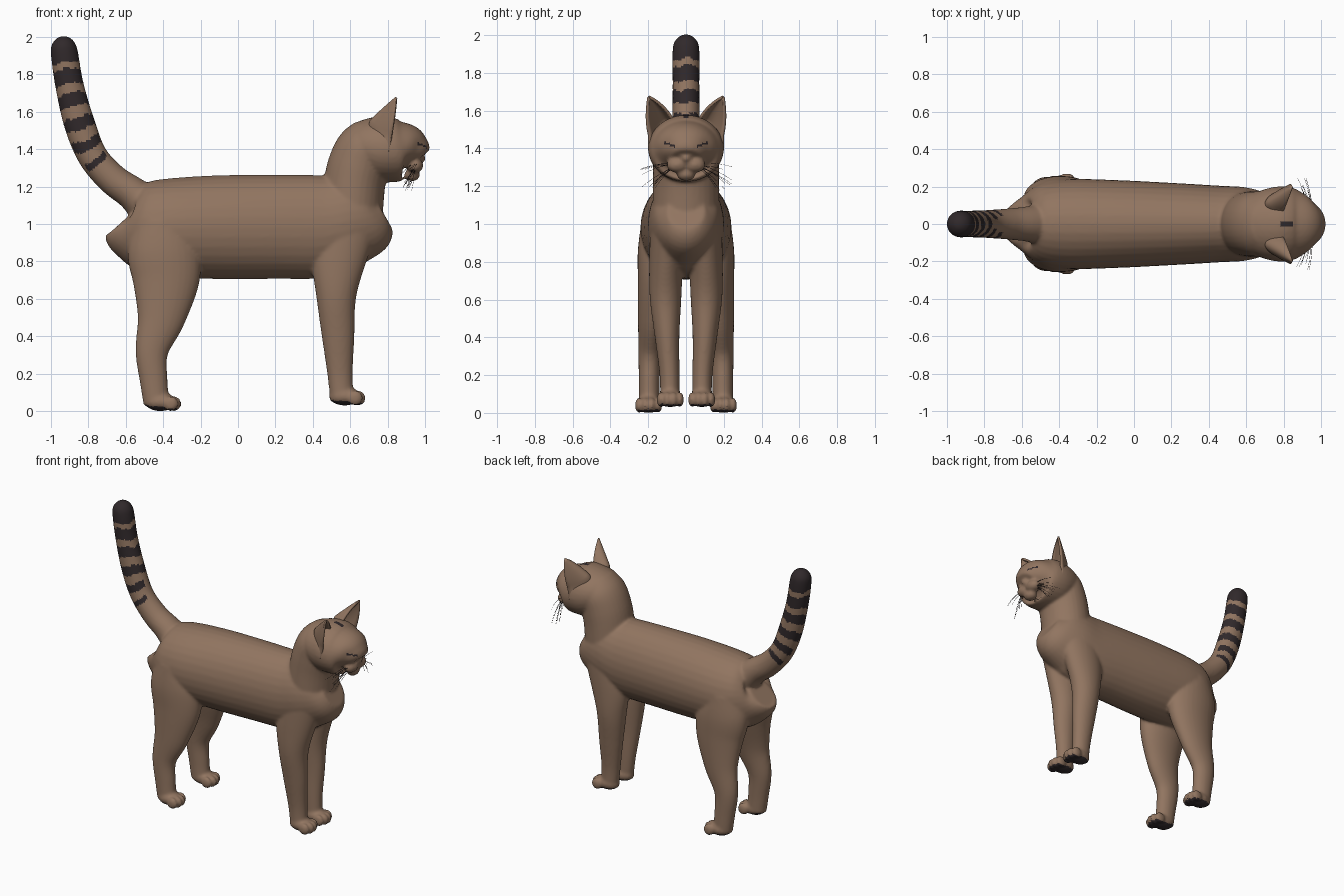
import bpy, bmesh, math, random
from mathutils import Vector, Matrix

if "Cube" in bpy.data.objects:
    bpy.data.objects.remove(bpy.data.objects["Cube"])

random.seed(4)


def material(name, rgb):
    m = bpy.data.materials.new(name)
    m.diffuse_color = (*rgb, 1)
    m.use_nodes = True
    m.node_tree.nodes["Principled BSDF"].inputs["Base Color"].default_value = m.diffuse_color
    return m


FUR = material("brown fur", (0.285, 0.178, 0.118))
DARK = material("dark markings", (0.030, 0.022, 0.024))


def add_object(name, mesh, mats):
    ob = bpy.data.objects.new(name, mesh)
    bpy.context.collection.objects.link(ob)
    for m in mats:
        mesh.materials.append(m)
    return ob


def spline(pts, steps=6):
    """Catmull-Rom through rows of numbers."""
    out = []
    for i in range(len(pts) - 1):
        p0, p1 = pts[max(i - 1, 0)], pts[i]
        p2, p3 = pts[i + 1], pts[min(i + 2, len(pts) - 1)]
        for k in range(steps):
            t = k / steps
            out.append([0.5 * (2 * b + (c - a) * t + (2 * a - 5 * b + 4 * c - d) * t * t
                               + (3 * b - a - 3 * c + d) * t ** 3)
                        for a, b, c, d in zip(p0, p1, p2, p3)])
    return out + [list(pts[-1])]


def tube(bm, rows, side=1, n=32):
    """Loft of ellipses; row = x, y, z, half size in the xz plane, half width in y."""
    rows = spline(rows)
    rings = []
    for i, (x, y, z, a, b) in enumerate(rows):
        q, p = rows[min(i + 1, len(rows) - 1)], rows[max(i - 1, 0)]
        t = Vector((q[0] - p[0], 0, q[2] - p[2])).normalized()
        s = Vector((-t.z, 0, t.x))
        c = Vector((x, y * side, z))
        rings.append([bm.verts.new(c + s * a * math.cos(k * math.tau / n)
                                   + Vector((0, b * math.sin(k * math.tau / n), 0)))
                      for k in range(n)])
    for r0, r1 in zip(rings, rings[1:]):
        for k in range(n):
            bm.faces.new((r0[k], r0[(k + 1) % n], r1[(k + 1) % n], r1[k]))
    bm.faces.new(rings[0])
    bm.faces.new(rings[-1])


def ball(bm, c, r):
    bmesh.ops.create_uvsphere(bm, u_segments=20, v_segments=12, radius=1,
                              matrix=Matrix.Translation(c) @ Matrix.Diagonal((*r, 1)))


bm = bmesh.new()

# torso
tube(bm, [(x, 0, z, h, w) for x, z, h, w in [
    (-.61, 1.02, .11, .09), (-.585, 1.0, .18, .15), (-.50, .985, .24, .215),
    (-.35, .98, .265, .24), (-.1, .983, .277, .235), (.2, .985, .278, .22),
    (.45, .987, .275, .205), (.6, 1.02, .25, .195), (.71, 1.04, .20, .16),
    (.77, 1.07, .11, .10)]])

# neck
tube(bm, [(.60, 0, 1.0, .17, .18), (.62, 0, 1.2, .165, .175), (.645, 0, 1.32, .162, .175),
          (.68, 0, 1.42, .145, .17), (.72, 0, 1.5, .10, .13)])

# head
tube(bm, [(.57, 0, 1.42, .07, .09), (.65, 0, 1.42, .135, .165), (.75, 0, 1.405, .175, .198),
          (.84, 0, 1.39, .168, .195), (.90, 0, 1.388, .145, .165),
          (.94, 0, 1.368, .11, .12), (.96, 0, 1.345, .075, .08)])

# nose and chin
ball(bm, (.965, 0, 1.35), (.037, .032, .03))
ball(bm, (.93, 0, 1.262), (.042, .05, .034))

# tail
TAIL = [(-.48, 0, 1.09, .11, .12), (-.565, 0, 1.165, .09, .095), (-.67, 0, 1.24, .083, .083),
        (-.775, 0, 1.36, .08, .075), (-.845, 0, 1.53, .083, .072), (-.90, 0, 1.74, .076, .071),
        (-.928, 0, 1.92, .072, .071), (-.933, 0, 1.975, .055, .055), (-.935, 0, 2.003, .02, .02)]
tube(bm, TAIL)

for s in (-1, 1):
    # muzzle pads
    ball(bm, (.945, s * .045, 1.313), (.045, .058, .042))
    # front leg
    tube(bm, [(.57, .09, .98, .17, .10), (.535, .105, .78, .14, .09), (.525, .108, .6, .105, .083),
              (.535, .10, .4, .087, .065), (.545, .087, .2, .068, .053),
              (.555, .085, .06, .062, .052)], s)
    # hind leg
    tube(bm, [(-.40, .12, 1.02, .16, .115), (-.395, .14, .86, .195, .115),
              (-.385, .155, .7, .18, .10), (-.41, .18, .5, .13, .074),
              (-.46, .192, .32, .088, .06), (-.45, .195, .16, .074, .055),
              (-.435, .195, .04, .07, .055)], s)
    # paws and toes
    for px, py, pz in ((.60, .083, .03), (-.385, .198, 0)):
        ball(bm, (px - .03, s * py, pz + .05), (.085, .062, .05))
        for k in range(4):
            o = k - 1.5
            ball(bm, (px + .045 - .008 * o * o, s * py + o * .034, pz + .04),
                 (.04, .021, .041))

# fuse the parts into one smooth skin
bmesh.ops.recalc_face_normals(bm, faces=bm.faces)
mesh = bpy.data.meshes.new("parts")
bm.to_mesh(mesh)
bm.free()
base = add_object("parts", mesh, [])
rm = base.modifiers.new("fuse", 'REMESH')
rm.mode = 'VOXEL'
rm.voxel_size = 0.0095
sm = base.modifiers.new("soften", 'SMOOTH')
sm.factor = 0.5
sm.iterations = 7
skin = bpy.data.meshes.new_from_object(base.evaluated_get(bpy.context.evaluated_depsgraph_get()))
bpy.data.objects.remove(base)
skin.materials.clear()
body = add_object("cat_body", skin, [FUR, DARK])

# eye sockets pressed in, soles kept above the floor
for v in skin.vertices:
    if v.co.x > .8:
        d = (Vector((v.co.x, abs(v.co.y), v.co.z)) - Vector((.935, .085, 1.425))).length
        v.co.x -= .016 * math.exp(-(d / .032) ** 2)
    v.co.z = max(v.co.z, 0)

# markings: tail bands, soles, eye slits, crown spot
path = [Vector(r[:3]) for r in spline(TAIL, 24)]
BANDS = [(1.865, 2.1, 0), (1.745, 1.83, 0), (1.625, 1.695, 0), (1.505, 1.565, 0),
         (1.40, 1.45, .025), (1.325, 1.355, .045)]


def is_dark(c, n):
    if c.x < -.62 and c.z > 1.22:
        z = min(path, key=lambda p: (p - c).length_squared).z
        z += .008 * math.sin(c.y * 60 + c.z * 9)
        return any(lo < z < hi and abs(c.y) >= gap for lo, hi, gap in BANDS)
    if c.z < .07:
        return n.z < -.6
    y = abs(c.y)
    if c.x > .88 and .06 < y < .115:
        return abs(c.z - 1.42 - .35 * (y - .085)) < .006
    return c.z > 1.5 and abs(c.x - .815) < .032 and y < .016


for f in skin.polygons:
    f.use_smooth = True
    f.material_index = int(is_dark(f.center, f.normal))

# ears: cupped triangular shells, open to the front
for s, label in ((-1, "right_ear"), (1, "left_ear")):
    inner, outer, tip = Vector((.80, .075, 1.56)), Vector((.82, .195, 1.47)), Vector((.848, .198, 1.675))
    bm = bmesh.new()
    N, M = 16, 14
    grid = []
    for j in range(M + 1):
        v = -.4 + 1.38 * j / M
        row = []
        for i in range(N + 1):
            u = 2 * i / N - 1
            edge = inner.lerp(outer, (u + 1) / 2)
            p = edge.lerp(tip, v)
            p += Vector((-.10, -.015, .03)) * (1 - u * u) * min(1, 1 - v)
            if v > 0:
                p += (outer - inner) * u * .35 * v * (1 - v)
            row.append(bm.verts.new((p.x, p.y * s, p.z)))
        grid.append(row)
    for r0, r1 in zip(grid, grid[1:]):
        for i in range(N):
            bm.faces.new((r0[i], r0[i + 1], r1[i + 1], r1[i])).smooth = True
    bmesh.ops.recalc_face_normals(bm, faces=bm.faces)
    me = bpy.data.meshes.new(label)
    bm.to_mesh(me)
    bm.free()
    ear = add_object(label, me, [FUR])
    th = ear.modifiers.new("thickness", 'SOLIDIFY')
    th.thickness = .014
    th.offset = 0

# whiskers: fine drooping hairs
cu = bpy.data.curves.new("whiskers", 'CURVE')
cu.dimensions = '3D'
cu.bevel_depth = .0016
cu.bevel_resolution = 1
for s in (-1, 1):
    for k in range(10):
        start = Vector((.955 - .003 * k, s * (.055 + .004 * (k % 4)), 1.30 + .01 * (k % 3)))
        reach = random.uniform(.09, .19)
        end = start + Vector((random.uniform(-.07, .0), s * reach, random.uniform(-.15, .0)))
        mid = start.lerp(end, .5) + Vector((.015, 0, .02))
        sp = cu.splines.new('POLY')
        sp.points.add(8)
        for i, pt in enumerate(sp.points):
            t = i / 8
            p = start * (1 - t) ** 2 + mid * 2 * t * (1 - t) + end * t * t
            pt.co = (*p, 1)
            pt.radius = 1 - .6 * t
add_object("whiskers", cu, [DARK])
